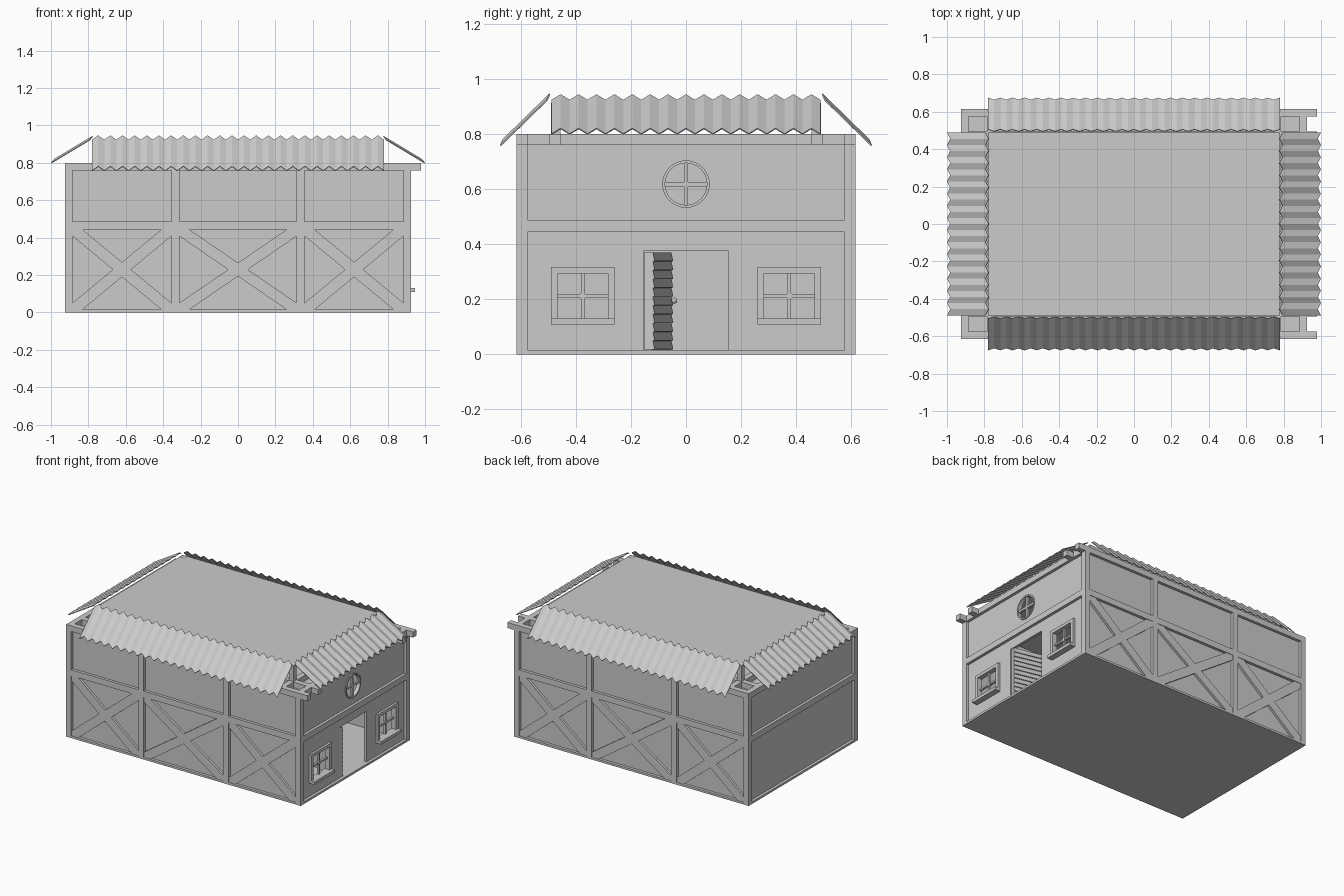
import bpy, bmesh, math
from mathutils import Vector, Matrix

if "Cube" in bpy.data.objects:
    bpy.data.objects.remove(bpy.data.objects["Cube"])


def finish(name, bm, matrix=None):
    bmesh.ops.recalc_face_normals(bm, faces=bm.faces)
    me = bpy.data.meshes.new(name)
    bm.to_mesh(me)
    bm.free()
    ob = bpy.data.objects.new(name, me)
    if matrix:
        ob.matrix_world = matrix
    bpy.context.collection.objects.link(ob)
    return ob


def add_box(bm, x0, x1, y0, y1, z0, z1, tilt=None):
    m = Matrix.Translation(((x0 + x1) / 2, (y0 + y1) / 2, (z0 + z1) / 2))
    if tilt:
        m = m @ Matrix.Rotation(tilt[0], 4, tilt[1])
    m = m @ Matrix.Diagonal((x1 - x0, y1 - y0, z1 - z0, 1))
    bmesh.ops.create_cube(bm, size=1, matrix=m)


def boxes(name, items, matrix=None):
    bm = bmesh.new()
    for it in items:
        add_box(bm, *it)
    return finish(name, bm, matrix)


X, Y, T = 0.925, 0.615, 0.04      # half sizes and timber thickness
LOW, MID, BEAM, TOP = 0.015, (0.444, 0.487), 0.76, 0.80

# Floor and ceiling
boxes("floor", [(-X, X, -Y, Y, 0, LOW)])
boxes("ceiling", [(-X + T, X - T, -Y + T, Y - T, 0.74, BEAM)])

# Long walls: infill, posts, rails and crossed braces
bays = [(-0.885, -0.356), (-0.314, 0.314), (0.356, 0.885)]
for side, s in (("front", 1), ("back", -1)):
    turn = Matrix.Rotation(0 if s == 1 else math.pi, 4, 'Z')
    boxes(side + "_infill", [(-X + T, X - T, -Y + 0.02, -Y + T, LOW, BEAM)], turn)
    posts = [(-0.356, -0.314), (0.314, 0.356)]
    boxes(side + "_posts", [(a, b, -Y, -Y + T, LOW, BEAM) for a, b in posts], turn)
    boxes(side + "_mid_rail", [(a, b, -Y, -Y + T, *MID) for a, b in bays], turn)
    bm = bmesh.new()
    for x0, x1 in bays:
        for flip in (False, True):
            z0, z1 = LOW, MID[0]
            pts = [(x0, z0), (x0 + 0.053, z0), (x1, z1 - 0.036),
                   (x1, z1), (x1 - 0.053, z1), (x0, z0 + 0.036)]
            if flip:
                pts = [(x0 + x1 - x, z) for x, z in pts]
            f = bm.faces.new([bm.verts.new((x, -Y + 0.003, z)) for x, z in pts])
            ext = bmesh.ops.extrude_face_region(bm, geom=[f])
            bmesh.ops.translate(bm, vec=(0, 0.02, 0),
                                verts=[v for v in ext["geom"] if isinstance(v, bmesh.types.BMVert)])
    finish(side + "_cross_braces", bm, turn)

# Corner posts
boxes("corner_posts", [(min(i * X, i * (X - T)), max(i * X, i * (X - T)),
                        min(j * Y, j * (Y - T)), max(j * Y, j * (Y - T)), LOW, BEAM)
                       for i in (-1, 1) for j in (-1, 1)])

# Roof beams: four joists jutting past the door end, and cross beams
boxes("joists", [(-X, 0.978, y, y + T, BEAM, TOP) for y in (-Y, -0.495, 0.455, Y - T)])
boxes("cross_beams", [(x, x + T, a, b, BEAM, TOP)
                      for x in (-X, -0.785, 0.745, X - T)
                      for a, b in ((-Y + T, -0.495), (-0.455, 0.455), (0.495, Y - T))])

# Plain gable end
boxes("rear_end_infill", [(-X + 0.02, -X + T, -Y + T, Y - T, LOW, BEAM)])
for name, a, b in (("rear_end_rail", -X, -X + T), ("door_end_rail", X - T, X)):
    boxes(name, [(a, b, -Y + T, Y - T, *MID)])

# Door end wall, with doorway, window and round openings cut out
wall = boxes("door_end_wall", [(X - T, X - 0.02, -Y + T, Y - T, LOW, BEAM)])
RZ, RR, WZ = 0.618, 0.076, (0.13, 0.295)
cut_bm = bmesh.new()
add_box(cut_bm, 0.8, 1, -0.155, 0.155, -0.05, 0.375)
for c in (-0.375, 0.375):
    add_box(cut_bm, 0.8, 1, c - 0.092, c + 0.092, *WZ)
bmesh.ops.create_cone(cut_bm, cap_ends=True, segments=32, radius1=RR, radius2=RR, depth=0.2,
                      matrix=Matrix.Translation((0.9, 0, RZ)) @ Matrix.Rotation(math.pi / 2, 4, 'Y'))
cutter = finish("opening_cutter", cut_bm)
mod = wall.modifiers.new("openings", 'BOOLEAN')
mod.operation, mod.solver, mod.object = 'DIFFERENCE', 'EXACT', cutter
deps = bpy.context.evaluated_depsgraph_get()
cut_mesh = bpy.data.meshes.new_from_object(wall.evaluated_get(deps))
wall.modifiers.clear()
wall.data = cut_mesh
bpy.data.objects.remove(cutter)

# Square windows
for side, c in (("left", -0.375), ("right", 0.375)):
    a, b = 0.888, 0.922
    boxes(side + "_window_frame", [
        (a, b, c - 0.115, c - 0.091, 0.13, 0.316), (a, b, c + 0.091, c + 0.115, 0.13, 0.316),
        (a, b, c - 0.091, c + 0.091, 0.294, 0.316)])
    boxes(side + "_window_sill", [(a, 0.947, c - 0.115, c + 0.115, 0.109, 0.13)])
    boxes(side + "_window_bars", [
        (0.89, 0.905, c - 0.006, c + 0.006, *WZ),
        (0.89, 0.905, c - 0.092, c + 0.092, 0.206, 0.218),
        (0.889, 0.908, c - 0.012, c + 0.012, 0.2, 0.224, (math.pi / 4, 'X'))])

# Round window
bm = bmesh.new()
N = 32
loops = []
for x, r in ((0.886, RR), (0.912, RR), (0.912, RR + 0.01), (0.886, RR + 0.01)):
    loops.append([bm.verts.new((x, r * math.cos(2 * math.pi * k / N), RZ + r * math.sin(2 * math.pi * k / N)))
                  for k in range(N)])
for j in range(4):
    p, q = loops[j], loops[(j + 1) % 4]
    for k in range(N):
        bm.faces.new((p[k], p[(k + 1) % N], q[(k + 1) % N], q[k]))
finish("round_window_ring", bm)
boxes("round_window_bars", [(0.89, 0.905, -0.008, 0.008, RZ - RR, RZ + RR),
                            (0.89, 0.905, -RR, RR, RZ - 0.008, RZ + 0.008)])

# Slatted door, swung inward
swing = Matrix.Translation((0.9, -0.153, 0)) @ Matrix.Rotation(math.radians(-13), 4, 'Z')
step = 0.352 / 11
boxes("door", [(-0.3, 0, 0, 0.03, 0.017, 0.37)], swing)
boxes("door_slats", [(-0.3, 0, 0.027, 0.037, 0.017 + k * step, 0.017 + (k + 1) * step, (0.2, 'X'))
                     for k in range(11)], swing)
bm = bmesh.new()
bmesh.ops.create_uvsphere(bm, u_segments=12, v_segments=8, radius=0.011,
                          matrix=Matrix.Translation((-0.275, 0.05, 0.195)))
finish("door_knob", bm, swing)

# Raised flat roof on four posts
DX, DY = 0.78, 0.49
boxes("roof_posts", [(min(i * DX, i * 0.745), max(i * DX, i * 0.745),
                      min(j * DY, j * 0.455), max(j * DY, j * 0.455), TOP, 0.913)
                     for i in (-1, 1) for j in (-1, 1)])
boxes("roof_deck", [(-DX, DX, -DY, DY, 0.89, 0.912)])


# Corrugated sloping sheets round the roof
def awning(name, top, bottom, length, teeth, angle):
    down = (Vector(bottom) - Vector(top)).normalized()
    shift = Vector((-down.y, down.x)) * 0.009 - down * 0.024
    bm = bmesh.new()
    rows = []
    for i in range(2 * teeth + 1):
        x = -length / 2 + length * i / (2 * teeth)
        pts = [Vector(p) + (shift if i % 2 else Vector((0, 0))) for p in (top, bottom)]
        rows.append([bm.verts.new((x, -p.x, p.y)) for p in pts])
    for p, q in zip(rows, rows[1:]):
        bm.faces.new((p[0], p[1], q[1], q[0]))
    ob = finish(name, bm, Matrix.Rotation(math.radians(angle), 4, 'Z'))
    sol = ob.modifiers.new("thickness", 'SOLIDIFY')
    sol.thickness, sol.offset = 0.005, 0


for name, angle in (("front_awning", 0), ("back_awning", 180)):
    awning(name, (0.505, 0.922), (0.674, 0.757), 1.56, 24, angle)
for name, angle in (("right_awning", 90), ("left_awning", 270)):
    awning(name, (0.793, 0.922), (0.998, 0.799), 0.975, 15, angle)
